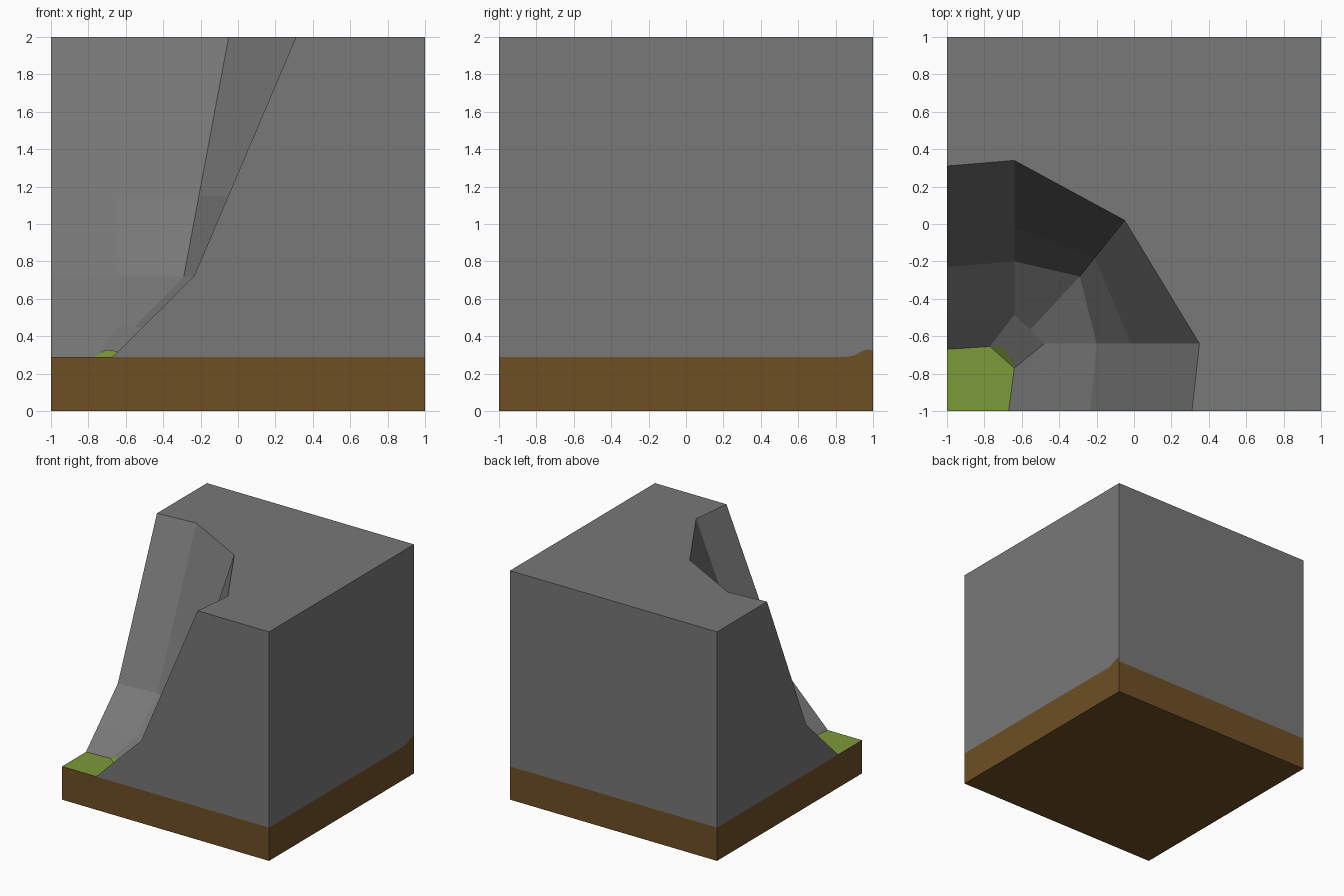
import bpy, bmesh
from mathutils import Vector

if "Cube" in bpy.data.objects:
    bpy.data.objects.remove(bpy.data.objects["Cube"])

G = 0.29   # ground height


def material(name, rgb):
    m = bpy.data.materials.new(name)
    m.diffuse_color = (*rgb, 1)
    m.use_nodes = True
    m.node_tree.nodes["Principled BSDF"].inputs["Base Color"].default_value = m.diffuse_color
    return m


def build(name, mat, polys, fix_normals=True):
    """Make one flat-shaded object from polygons, merging shared corners."""
    bm = bmesh.new()
    for poly in polys:
        bm.faces.new([bm.verts.new(p) for p in poly])
    bmesh.ops.remove_doubles(bm, verts=bm.verts, dist=0.0005)
    if fix_normals:
        bmesh.ops.recalc_face_normals(bm, faces=bm.faces)
    me = bpy.data.meshes.new(name)
    bm.to_mesh(me)
    bm.free()
    me.materials.append(mat)
    ob = bpy.data.objects.new(name, me)
    bpy.context.collection.objects.link(ob)
    return ob


def ring(z, pts):
    return [Vector((x, y, z)) for x, y in pts]


rock = material("grey rock", (0.188, 0.188, 0.188))
soil = material("brown soil", (0.156, 0.080, 0.018))
grass = material("green grass", (0.198, 0.319, 0.041))

# Contour lines of the hollow, from the left side round to the front
top = ring(2.0, [(-1, .31), (-.64, .34), (-.05, .02), (.35, -.64), (.31, -1)])
knee = ring(.72, [(-1, -.23), (-.64, -.20), (-.29, -.28), (-.20, -.64), (-.235, -1)])
low = ring(.45, [(-1, -.506), (-.64, -.485), (-.555, -.565), (-.48, -.64), (-.508, -1)])
foot = ring(G, [(-1, -.67), (-.77, -.655), (-.705, -.712), (-.64, -.77), (-.67, -1)])
mid = [k.lerp(t, 1 / 3) for k, t in zip(knee, top)]
rings = [top, mid, knee, low, foot]

# Soil bump along the right side
bump = [(1, .86, G), (1, .90, .297), (1, .95, .325), (1, .975, .33), (1, 1, .322)]

# Cliff: lofted hollow, then the flat outer sides and top
polys = []
for a, b in zip(rings, rings[1:]):
    for i in range(4):
        polys.append([a[i], a[i + 1], b[i + 1], b[i]])
polys.append(top + [(1, -1, 2), (1, 1, 2), (-1, 1, 2)])
polys.append([r[4] for r in rings] + [(1, -1, G), (1, -1, 2)])
polys.append([r[0] for r in rings] + [(-1, 1, G), (-1, 1, 2)])
polys.append([(1, -1, 2), (1, -1, G)] + bump + [(1, 1, 2)])
polys.append([(-1, 1, 2), (-1, 1, G), (1, 1, G), (1, 1, .322), (1, 1, 2)])
build("rock_cliff", rock, polys)

# Soil base: four sides and the underside
build("soil_base", soil, [
    [(-1, -1, 0), (-1, 1, 0), (1, 1, 0), (1, -1, 0)],
    [(-1, -1, 0), (1, -1, 0), (1, -1, G), (-1, -1, G)],
    [(-1, 1, 0), (-1, -1, 0), (-1, -1, G), (-1, 1, G)],
    [(1, 1, 0), (-1, 1, 0), (-1, 1, G), (1, 1, G)],
    [(1, -1, 0), (1, 1, 0)] + bump[::-1] + [(1, -1, G)],
], False)

# Grass floor in the hollow, with a small slope lapping onto the rock corner
lap = Vector((-.003, -.003, .004))
edge = [foot[1], Vector((-.70, -.655, .324)), Vector((-.645, -.725, .316)), foot[3]]
build("grass_floor", grass, [
    [(-1, -1, G), foot[4], foot[3], foot[1], foot[0]],
    [foot[3], edge[2] + lap, edge[1] + lap, foot[1]],
], False)
